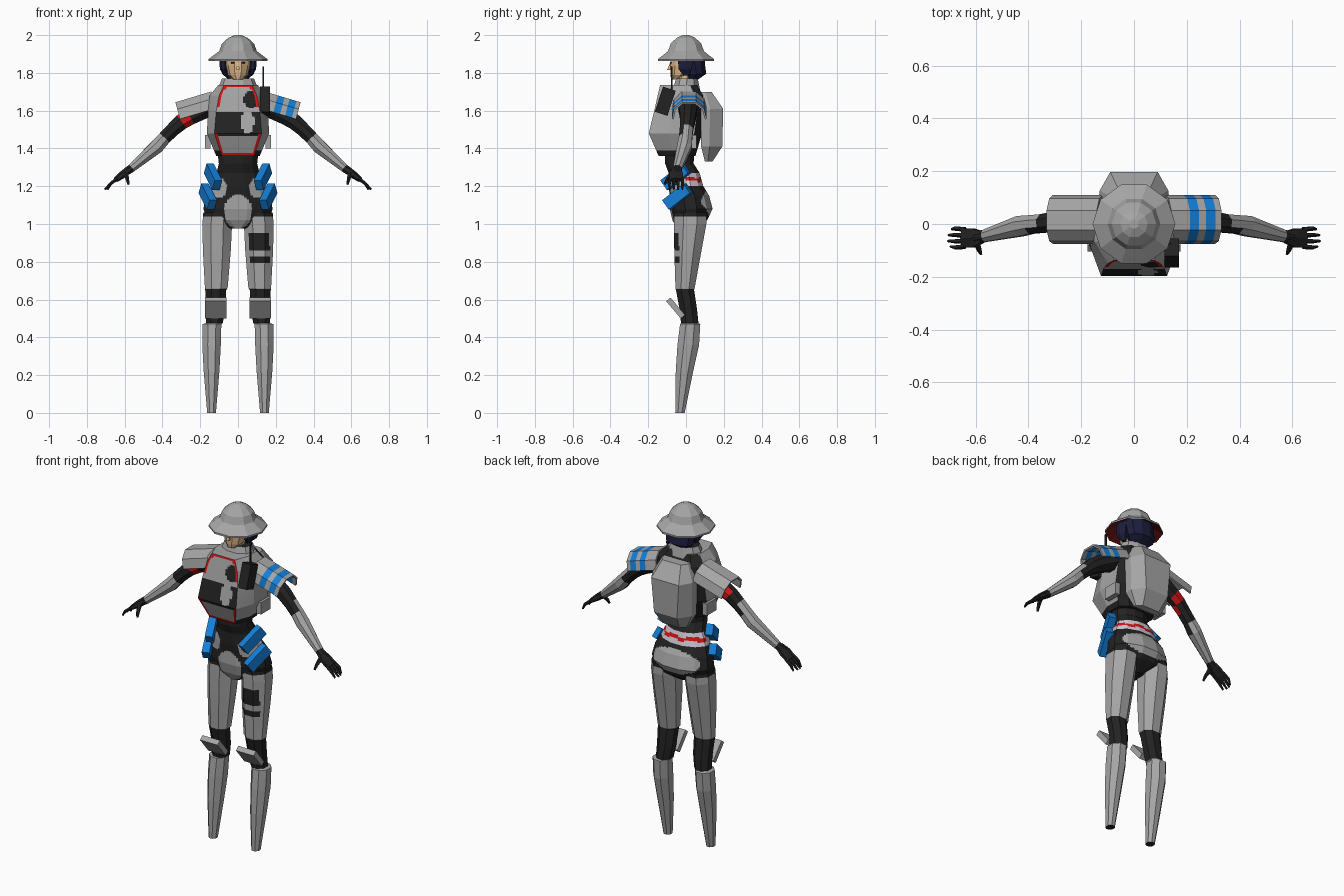
import bpy, bmesh, math
from mathutils import Vector, Matrix

if "Cube" in bpy.data.objects:
    bpy.data.objects.remove(bpy.data.objects["Cube"])

COLORS = {"armor_grey": (.38, .38, .38), "suit_black": (.016, .016, .016), "trim_red": (.66, .008, .008),
          "pouch_blue": (.007, .21, .68), "skin": (.72, .47, .25), "hair_navy": (.012, .013, .045),
          "belt_lavender": (.66, .6, .7), "lining_dark_red": (.17, .008, .008)}
NAMES = list(COLORS)
MATS = []
for n, c in COLORS.items():
    m = bpy.data.materials.new(n)
    m.diffuse_color = (*c, 1)
    m.use_nodes = True
    m.node_tree.nodes["Principled BSDF"].inputs["Base Color"].default_value = m.diffuse_color
    MATS.append(m)
GREY, BLACK, RED, BLUE, SKIN, NAVY, LAV, LINING = range(8)


def finish(name, bm, rule):
    """Turn a bmesh into an object; rule is a colour or a function of face centre and normal."""
    bmesh.ops.recalc_face_normals(bm, faces=bm.faces)
    for f in bm.faces:
        f.material_index = rule(f.calc_center_median(), f.normal) if callable(rule) else rule
    me = bpy.data.meshes.new(name)
    bm.to_mesh(me)
    bm.free()
    for m in MATS:
        me.materials.append(m)
    ob = bpy.data.objects.new(name, me)
    bpy.context.collection.objects.link(ob)
    return ob


def lerp_ring(r, k, closed=True):
    n = len(r)
    out = [r[i].lerp(r[(i + 1) % n], j / k) for i in range(n if closed else n - 1) for j in range(k)]
    return out if closed else out + [r[-1]]


def loft(name, rings, rule, sub=1, closed=True):
    """Skin rings of points; sub splits flat faces finer so colours can follow shapes."""
    rings = [lerp_ring([Vector(p) for p in r], sub, closed) for r in rings]
    fine = [[a.lerp(b, j / sub) for a, b in zip(p, q)] for p, q in zip(rings, rings[1:]) for j in range(sub)]
    fine.append(rings[-1])
    bm = bmesh.new()
    vs = [[bm.verts.new(p) for p in r] for r in fine]
    n = len(vs[0])
    for a, b in zip(vs, vs[1:]):
        for i in range(n if closed else n - 1):
            j = (i + 1) % n
            bm.faces.new((a[i], a[j], b[j], b[i]))
    if closed:
        bm.faces.new(vs[0])
        bm.faces.new(vs[-1])
    return finish(name, bm, rule)


def oval(z, cx, cy, rx, ry, n=10):
    t = [2 * math.pi * (i + .5) / n for i in range(n)]
    return [(cx + rx * math.sin(a), cy - ry * math.cos(a), z) for a in t]


def tube(name, path, rule, n=8):
    """path: (x, y, z, half width in y, half thickness)"""
    P = [Vector(p[:3]) for p in path]
    rings = []
    for i, p in enumerate(path):
        d = (P[min(i + 1, len(P) - 1)] - P[max(i - 1, 0)]).normalized()
        v = d.cross(Vector((0, 1, 0))).normalized()
        u = v.cross(d)
        rings.append([P[i] + u * p[3] * math.cos(a) + v * p[4] * math.sin(a)
                      for a in [2 * math.pi * (k + .5) / n for k in range(n)]])
    return loft(name, rings, rule)


def box(name, loc, size, rule, rot=Matrix.Identity(3)):
    bm = bmesh.new()
    bmesh.ops.create_cube(bm, size=1, matrix=Matrix.Translation(loc) @ rot.to_4x4() @ Matrix.Diagonal((*size, 1)))
    return finish(name, bm, rule)


def inside(a, b, ra, rb):
    return (a / ra) ** 2 + (b / rb) ** 2 < 1


# helmet with flared brim and dark red lining
loft("helmet", [oval(z, 0, 0, r, r) for z, r in
     [(1.9, .09), (1.862, .157), (1.872, .157), (1.915, .1), (1.955, .085), (1.985, .052), (2, .018)]],
     lambda c, n: LINING if n.z < -.2 else GREY)

# head, hair and neck
loft("head", [oval(z, 0, cy, rx, ry) for z, cy, rx, ry in
     [(1.765, -.055, .025, .025), (1.79, -.03, .052, .055), (1.84, -.015, .064, .072), (1.9, -.01, .066, .075)]],
     lambda c, n: SKIN if c.y < 0 else NAVY)
loft("nose", [oval(1.815, 0, -.09, .012, .014, 4), oval(1.855, 0, -.08, .005, .006, 4)], SKIN)
for s in (-1, 1):
    box("eye", (s * .027, -.082, 1.853), (.02, .008, .008), BLACK)
    loft("side_hair", [oval(z, s * x, y, rx, ry, 6) for z, x, y, rx, ry in
         [(1.785, .068, .0, .008, .015), (1.82, .078, -.005, .018, .04), (1.89, .08, 0, .02, .05)]], NAVY)
loft("back_hair", [oval(z, 0, cy, rx, ry) for z, cy, rx, ry in
     [(1.765, .035, .05, .03), (1.795, .055, .085, .055), (1.83, .05, .09, .055), (1.895, .035, .09, .065)]], NAVY)
loft("neck", [oval(1.68, 0, 0, .05, .05, 8), oval(1.8, 0, -.01, .042, .042, 8)], SKIN)
loft("collar", [oval(1.68, 0, .0, .12, .085), oval(1.77, 0, .005, .085, .06)],
     lambda c, n: BLACK if n.z > .9 else GREY)


# armoured vest with painted chest plate
VEST = [(1.36, .085, .115, -.145, .05), (1.48, .125, .165, -.197, .085), (1.6, .115, .158, -.168, .1),
        (1.68, .1, .15, -.15, .09), (1.735, .075, .105, -.137, .06)]


def vest_rule(c, n):
    w = .09
    for a, b in zip(VEST, VEST[1:]):
        if a[0] <= c.z <= b[0]:
            w = a[1] + (b[1] - a[1]) * (c.z - a[0]) / (b[0] - a[0])
    if n.y < -.8 and abs(c.x) < w and c.y < -.1:
        edge = abs(c.x) > w - .016
        if c.z < 1.378 or c.z > 1.724 or (edge and (c.z < 1.48 or c.z > 1.62)):
            return RED
        if inside(c.x + .055, c.z - 1.63, .035, .04) or inside(c.x - .05, c.z - 1.54, .035, .06):
            return GREY
        if 1.465 < c.z < 1.595 or inside(c.x - .07, c.z - 1.66, .04, .045):
            return BLACK
        return GREY
    if n.y > .5 or c.z < 1.39:
        return BLACK
    return GREY


loft("vest", [[(wf, yf, z), (w, yf * .45, z), (w, yb - .04, z), (w * .65, yb, z),
               (-w * .65, yb, z), (-w, yb - .04, z), (-w, yf * .45, z), (-wf, yf, z)]
              for z, wf, w, yf, yb in VEST], vest_rule, sub=16)

# backpack
loft("backpack", [[(-a, y0, z), (-a, y0 + (y1 - y0) * .4, z), (-b, y1, z), (b, y1, z),
                   (a, y0 + (y1 - y0) * .4, z), (a, y0, z)] for z, a, b, y0, y1 in
     [(1.33, .085, .055, .1, .14), (1.41, .125, .075, .08, .192), (1.61, .13, .09, .08, .197),
      (1.7, .085, .06, .08, .135)]], GREY)

# radio and antenna
tilt = Matrix.Rotation(math.radians(-18), 3, 'X')
box("radio", (.143, -.11, 1.65), (.055, .07, .14), BLACK, tilt)
box("antenna", (.134, -.075, 1.77), (.009, .009, .13), BLACK)


# hips and waist with grey patches and a belt at the back
def hip_rule(c, n):
    if c.y < 0:
        if inside(c.x, c.z - 1.065, .076, .09) or inside(abs(c.x) - .105, c.z - 1.19, .045, .055):
            return GREY
    else:
        if 1.2 < c.z < 1.272:
            return RED if abs(c.z - 1.237 - .008 * math.sin(c.x * 60)) < .01 else LAV
        if inside(c.x, c.z - 1.11, .15, .068) and c.y > .05:
            return GREY
    return BLACK


loft("hips", [oval(z, 0, cy, rx, ry, 12) for z, cy, rx, ry in
     [(.975, .0, .045, .05), (1.02, .02, .17, .095), (1.08, .027, .19, .118), (1.15, .018, .175, .108),
      (1.2, .0, .15, .095), (1.27, -.01, .118, .085), (1.32, -.035, .105, .078), (1.4, -.035, .115, .082)]],
     hip_rule, sub=7)


# legs: grey thigh and shin, black knee, dark marks on one thigh
def leg_rule(c, n):
    if c.z < .004 or .475 < c.z < .655 or c.z > 1.035:
        return BLACK
    if c.x > .06 and c.x < .168 and c.y < 0 and .81 < c.z < .955 and (c.z - .81) % .04 < .029:
        return BLACK
    return GREY


for s in (-1, 1):
    loft("leg", [oval(z, s * x, y, rx, ry, 8) for z, x, y, rx, ry in
         [(0, .14, -.032, .025, .027), (.22, .14, -.008, .045, .05), (.36, .14, .012, .053, .062),
          (.47, .138, .022, .054, .058), (.475, .125, .02, .048, .05), (.55, .118, .012, .054, .05),
          (.65, .118, -.005, .06, .052), (.66, .115, -.005, .065, .055), (.86, .112, .01, .08, .078),
          (1.0, .11, .022, .085, .093), (1.06, .105, .022, .085, .093)]], leg_rule, sub=6)
    box("knee_pad", (s * .118, -.055, .555), (.115, .03, .12), GREY, Matrix.Rotation(math.radians(40), 3, 'X'))
    box("side_pack", (s * .16, .01, 1.435), (.03, .09, .07), GREY)

    # blue pouches hugging the hips
    L = Vector((s * .045, .115, .09)).normalized()
    out = Vector((s, -.35, .05))
    out = (out - L * out.dot(L)).normalized()
    rot = Matrix((out, L, out.cross(L))).transposed()
    for loc in ((s * .16, -.045, 1.145), (s * .132, -.055, 1.25)):
        box("pouch", loc, (.042, .15, .062), BLUE, rot)

    # arm: black sleeve, grey forearm, red band on one side
    def arm_rule(c, n, s=s):
        x = abs(c.x)
        if s < 0 and .255 < x < .3:
            return RED
        return GREY if .385 < x < .57 else BLACK
    tube("arm", [(s * x, y, z, a, b) for x, y, z, a, b in
         [(.12, .012, 1.64, .06, .06), (.255, .01, 1.568, .045, .048), (.3, .007, 1.54, .042, .045),
          (.345, .002, 1.5, .038, .04), (.39, -.002, 1.455, .038, .038), (.43, -.008, 1.41, .042, .04),
          (.565, -.045, 1.295, .025, .024), (.6, -.052, 1.27, .026, .02)]], arm_rule)

    # hand with four fingers and a thumb
    tube("palm", [(s * x, y, z, a, b) for x, y, z, a, b in
         [(.575, -.05, 1.29, .025, .02), (.61, -.053, 1.262, .042, .02), (.65, -.053, 1.232, .042, .014)]],
         BLACK, 6)
    for y, tip in ((-.02, .69), (-.042, .703), (-.064, .705), (-.085, .695)):
        tube("finger", [(s * .64, y, 1.24, .01, .01), (s * .675, y - (.053 + y) * -.1, 1.213, .009, .009),
                        (s * tip, y, 1.183, .005, .005)], BLACK, 5)
    tube("thumb", [(s * .595, -.07, 1.27, .014, .014), (s * .585, -.1, 1.235, .01, .01),
                   (s * .58, -.113, 1.21, .006, .006)], BLACK, 5)

    # shoulder guard: open arch, two blue stripes on one side
    def guard_rule(c, n, s=s):
        x = abs(c.x)
        return BLUE if s > 0 and (.2 < x < .235 or .262 < x < .298) else GREY
    arch = [(-.07, -.085), (-.06, -.035), (-.02, 0), (.05, 0), (.092, -.035), (.105, -.085)]
    guard = loft("shoulder_guard", [[(s * (x + h * .27), y, 1.697 - (x - .14) * .3 + h) for y, h in arch]
                                    for x in (.14, .21, .245, .272, .308, .33)], GREY, closed=False)
    mod = guard.modifiers.new("thickness", 'SOLIDIFY')
    mod.thickness, mod.offset = .01, 0
    if s > 0:
        for f in guard.data.polygons:
            f.material_index = BLUE if f.index // 5 in (1, 3) else GREY
